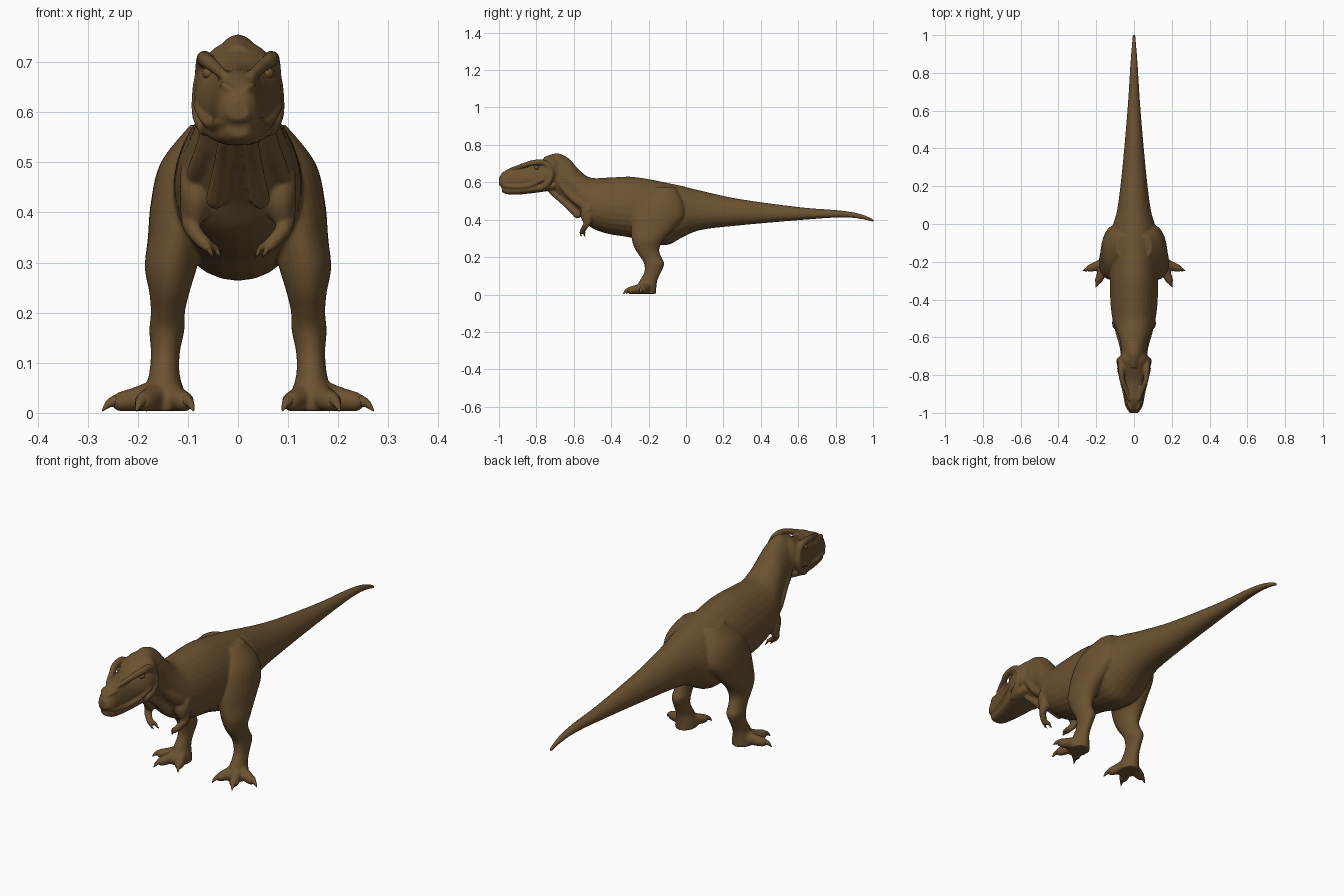
import bpy, bmesh
from math import sin, cos, pi
from mathutils import Vector

cube = bpy.data.objects.get("Cube")
if cube:
    bpy.data.objects.remove(cube, do_unlink=True)

X, Y, Z = Vector((1, 0, 0)), Vector((0, 1, 0)), Vector((0, 0, 1))
hide = bpy.data.materials.new("brown_hide")
hide.use_nodes = True
hide.diffuse_color = (0.15, 0.085, 0.03, 1)
hide.node_tree.nodes["Principled BSDF"].inputs["Base Color"].default_value = (0.15, 0.085, 0.03, 1)


def spline(rows, steps=5):
    """Smoothly interpolate rows of numbers."""
    out = []
    for i in range(len(rows) - 1):
        a, b = rows[max(i - 1, 0)], rows[i]
        c, d = rows[i + 1], rows[min(i + 2, len(rows) - 1)]
        for k in range(steps):
            t = k / steps
            out.append([q + 0.5 * t * (r - p + t * (2 * p - 5 * q + 4 * r - s + t * (3 * (q - r) + s - p)))
                        for p, q, r, s in zip(a, b, c, d)])
    return out + [list(rows[-1])]


def skin_rings(bm, rings):
    """Bridge rings of points into a closed shape."""
    loops = [[bm.verts.new((p.x, p.y, max(p.z, 0))) for p in ring] for ring in rings]
    n = len(loops[0])
    for a, b in zip(loops, loops[1:]):
        for i in range(n):
            bm.faces.new((a[i], a[(i + 1) % n], b[(i + 1) % n], b[i]))
    bm.faces.new(loops[0])
    bm.faces.new(loops[-1])


def oval(centre, u, v, ru, rv, power=2.0, taper=0.0, n=28):
    ring = []
    for i in range(n):
        c, s = cos(2 * pi * i / n), sin(2 * pi * i / n)
        cu = abs(c) ** (2 / power) * (1 if c > 0 else -1)
        sv = abs(s) ** (2 / power) * (1 if s > 0 else -1)
        ring.append(centre + u * ru * cu * (1 - taper * sv) + v * rv * sv)
    return ring


def outline_loft(bm, rows, power=2.0, taper=0.0):
    """Rows of y, top, bottom, half width."""
    skin_rings(bm, [oval(Vector((0, y, (t + b) / 2)), X, Z, max(w, .003), max((t - b) / 2, .003), power, taper)
                    for y, t, b, w in spline(rows)])


def tube(bm, side, rows):
    """Rows of x, y, z, radius along a path; rounded ends."""
    rows = spline(rows)
    pts = [Vector((side * r[0], r[1], r[2])) for r in rows]
    rings = []
    for i, p in enumerate(pts):
        along = (pts[min(i + 1, len(pts) - 1)] - pts[max(i - 1, 0)]).normalized()
        u = along.orthogonal().normalized() if i == 0 else (u - along * u.dot(along)).normalized()
        v = along.cross(u)
        r = max(rows[i][3], .001)
        ends = [(.8, .5), (.45, .85)]
        if i == 0:
            rings += [oval(p - along * r * k, u, v, r * f, r * f, n=14) for f, k in reversed(ends)]
        rings.append(oval(p, u, v, r, r, n=14))
        if i == len(pts) - 1:
            rings += [oval(p + along * r * k, u, v, r * f, r * f, n=14) for f, k in ends]
    skin_rings(bm, rings)


def finish(bm, name):
    bmesh.ops.recalc_face_normals(bm, faces=bm.faces)
    mesh = bpy.data.meshes.new(name)
    for f in bm.faces:
        f.smooth = True
    bm.to_mesh(mesh)
    bm.free()
    mesh.materials.append(hide)
    ob = bpy.data.objects.new(name, mesh)
    bpy.context.collection.objects.link(ob)
    return ob


body = bmesh.new()
claws = bmesh.new()
eyes = bmesh.new()

# Neck, torso and tail
outline_loft(body, [
    (-.76, .735, .59, .045), (-.70, .755, .535, .064), (-.66, .747, .50, .069), (-.62, .722, .465, .074),
    (-.57, .665, .42, .090), (-.51, .625, .36, .112), (-.42, .625, .325, .124), (-.30, .63, .305, .128),
    (-.20, .617, .275, .13), (-.10, .597, .265, .13), (-.02, .58, .305, .115), (.08, .555, .345, .088),
    (.29, .51, .37, .062), (.61, .467, .398, .034), (.82, .45, .412, .021), (.93, .432, .405, .013),
    (1.003, .403, .387, .007)], taper=.12)

# Skull and lower jaw
outline_loft(body, [
    (-1.0, .625, .585, .02), (-.975, .655, .57, .038), (-.93, .68, .568, .046), (-.87, .688, .57, .055),
    (-.82, .698, .572, .068), (-.77, .72, .58, .082), (-.72, .742, .59, .082), (-.68, .735, .60, .06)],
    power=2.5, taper=.2)
outline_loft(body, [
    (-.985, .585, .55, .02), (-.96, .585, .537, .038), (-.90, .585, .534, .05), (-.83, .59, .541, .066),
    (-.76, .60, .55, .078), (-.70, .60, .56, .065)], power=2.7)

for s in (-1, 1):
    # Brow, cheek, lip and nostril ridges
    tube(body, s, [(.026, -.93, .672, .009), (.046, -.87, .69, .013), (.064, -.82, .704, .015),
                   (.068, -.76, .705, .016), (.074, -.725, .675, .013)])
    tube(body, s, [(.07, -.74, .70, .012), (.077, -.72, .65, .014), (.077, -.735, .60, .016), (.066, -.78, .565, .014)])
    tube(body, s, [(0, -.992, .59, .008), (.036, -.965, .58, .009), (.05, -.90, .575, .009),
                   (.066, -.83, .585, .010), (.081, -.765, .615, .010)])
    tube(body, s, [(.014, -.985, .645, .006), (.026, -.965, .653, .008), (.03, -.94, .655, .006)])
    tube(eyes, s, [(.058, -.80, .678, .011), (.062, -.794, .678, .011)])

    # Neck cords and shoulder muscle
    tube(body, s, [(.055, -.70, .63, .014), (.061, -.64, .55, .018), (.077, -.57, .49, .022), (.09, -.50, .45, .02)])
    tube(body, s, [(.025, -.72, .55, .015), (.034, -.65, .49, .016), (.045, -.58, .425, .02)])
    tube(body, s, [(.085, -.50, .49, .03), (.082, -.53, .44, .034), (.086, -.53, .40, .026)])

    # Small arm with two fingers
    tube(body, s, [(.09, -.52, .425, .026), (.094, -.527, .385, .02), (.088, -.54, .363, .016), (.066, -.555, .337, .014)])
    for dx, dy in ((0, 0), (-.014, .018)):
        tube(body, s, [(.07, -.553, .342, .011), (.06 + dx, -.562 + dy, .328, .009)])
        tube(claws, s, [(.06 + dx, -.562 + dy, .33, .006), (.053 + dx, -.562 + dy, .318, .004),
                        (.049 + dx, -.555 + dy, .31, .001)])

    # Hind leg: z, centre x, centre y, half width, half depth
    leg = [(.575, .055, -.12, .04, .06), (.50, .088, -.135, .066, .12), (.42, .108, -.15, .066, .14),
           (.35, .124, -.18, .056, .115), (.29, .134, -.205, .052, .084), (.24, .137, -.207, .04, .064),
           (.20, .14, -.188, .034, .056), (.165, .142, -.17, .035, .054), (.12, .145, -.178, .029, .045),
           (.075, .147, -.20, .031, .047), (.03, .147, -.215, .044, .056), (.004, .147, -.215, .046, .056)]
    skin_rings(body, [oval(Vector((s * x, y, z)), X, Y, rx, ry) for z, x, y, rx, ry in spline(leg)])

    # Three splayed toes with claws
    for tx, ty in ((.106, -.285), (.188, -.30), (.235, -.235)):
        bx, by = .147, -.205
        mx, my = (bx + tx) / 2, (by + ty) / 2
        tube(body, s, [(bx, by, .045, .03), (mx, my, .03, .026), (tx, ty, .022, .02)])
        d = Vector((tx - bx, ty - by)).normalized()
        tube(claws, s, [(tx + d.x * .01, ty + d.y * .01, .024, .012), (tx + d.x * .024, ty + d.y * .024, .018, .008),
                        (tx + d.x * .037, ty + d.y * .037, .005, .002)])

# Fuse the hide into one continuous surface
ob = finish(body, "body")
fuse = ob.modifiers.new("fuse", 'REMESH')
fuse.mode = 'VOXEL'
fuse.voxel_size = .005
fuse.use_smooth_shade = True
soft = ob.modifiers.new("soften", 'SMOOTH')
soft.factor = .5
soft.iterations = 5

finish(claws, "claws")
finish(eyes, "eyes")
